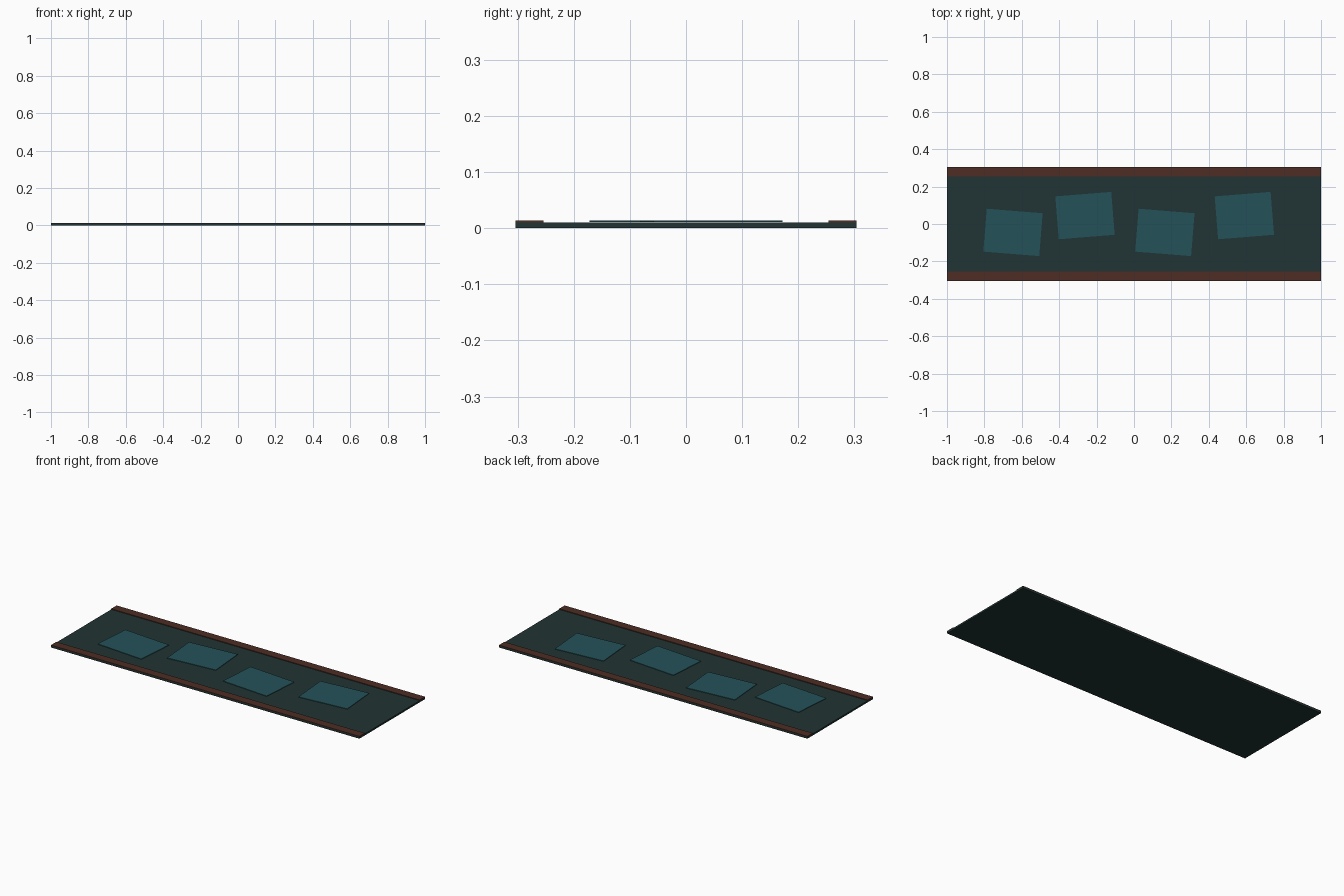
import bpy
import math

if "Cube" in bpy.data.objects:
    bpy.data.objects.remove(bpy.data.objects["Cube"])


def material(name, rgb):
    m = bpy.data.materials.new(name)
    m.diffuse_color = (*rgb, 1.0)
    m.use_nodes = True
    m.node_tree.nodes["Principled BSDF"].inputs["Base Color"].default_value = m.diffuse_color
    return m


def box(name, size, centre, mat, angle=0.0):
    bpy.ops.mesh.primitive_cube_add(size=1, location=centre)
    o = bpy.context.object
    o.name = name
    o.scale = size
    bpy.ops.object.transform_apply(location=False, rotation=False, scale=True)
    o.rotation_euler.z = math.radians(angle)
    o.data.materials.append(mat)
    return o


dark = material("dark_slate", (0.0152, 0.0331, 0.0331))
teal = material("teal", (0.0168, 0.0844, 0.0976))
rust = material("rust_brown", (0.0742, 0.0262, 0.0176))

# thin base slab
box("base_slab", (2.0, 0.608, 0.010), (0, 0, 0.005), dark)

# raised border strips along both long edges
for side, label in ((-1, "front"), (1, "back")):
    box(f"{label}_border", (2.0, 0.05, 0.004), (0, side * 0.279, 0.012), rust)

# four staggered, slightly turned panels
for i, x in enumerate((-0.647, -0.262, 0.165, 0.59)):
    s = -1 if i % 2 == 0 else 1
    box(f"panel_{i + 1}", (0.30, 0.23, 0.003), (x, s * 0.045, 0.0125), teal, s * 4.6)
